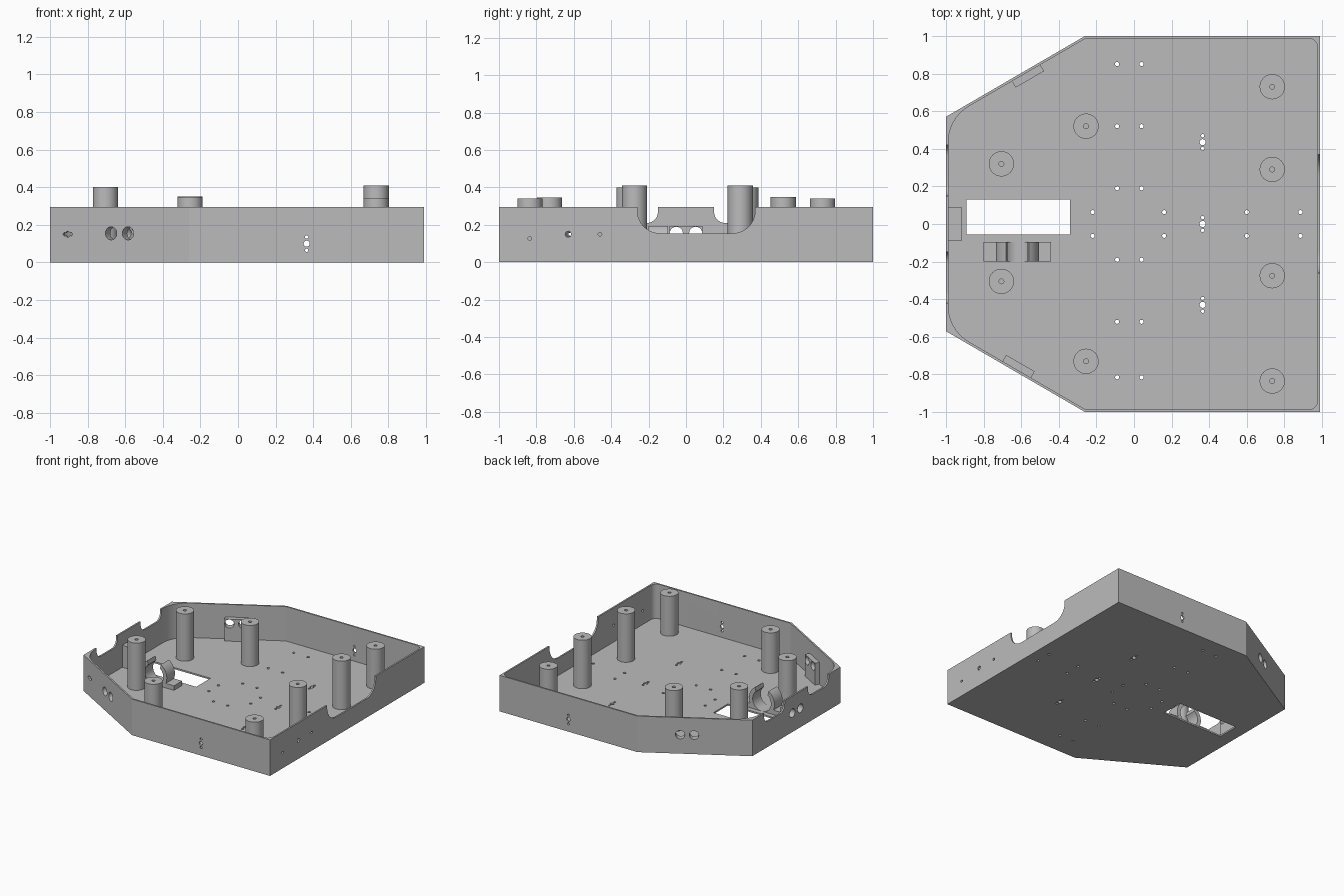
import bpy, bmesh
from math import sin, cos, radians, tan, pi
from mathutils import Vector, Matrix

if "Cube" in bpy.data.objects:
    bpy.data.objects.remove(bpy.data.objects["Cube"])

grey = bpy.data.materials.new("plain_grey")
grey.use_nodes = True
COLOUR = (0.5, 0.5, 0.5, 1)
grey.diffuse_color = COLOUR
grey.node_tree.nodes["Principled BSDF"].inputs["Base Color"].default_value = COLOUR

HEIGHT, WALL, FLOOR = 0.295, 0.013, 0.013


def add_prism(bm, points, low, high, axes="xyz"):
    """Extrude a 2D outline; axes names where its two directions and depth go."""
    def place(a, b, c):
        v = Vector()
        for axis, value in zip(axes, (a, b, c)):
            setattr(v, axis, value)
        return v
    ends = [[bm.verts.new(place(a, b, c)) for a, b in points] for c in (low, high)]
    n = len(points)
    faces = [bm.faces.new(e) for e in ends]
    for i in range(n):
        j = (i + 1) % n
        faces.append(bm.faces.new((ends[0][i], ends[0][j], ends[1][j], ends[1][i])))
    bmesh.ops.recalc_face_normals(bm, faces=faces)


def add_box(bm, size, matrix):
    bmesh.ops.create_cube(bm, size=1, matrix=matrix @ Matrix.Diagonal((*size, 1)))


def add_drill(bm, centre, direction, radius, length=0.3, sides=24):
    turn = Vector(direction).to_track_quat('Z', 'Y').to_matrix().to_4x4()
    bmesh.ops.create_cone(bm, cap_ends=True, segments=sides, radius1=radius,
                          radius2=radius, depth=length,
                          matrix=Matrix.Translation(centre) @ turn)


def rounded(corners, steps=10):
    """Round the corners of an outline given as (a, b, radius)."""
    out = []
    for i, (a, b, r) in enumerate(corners):
        p = Vector((a, b))
        if r == 0:
            out.append(p)
            continue
        u = (Vector(corners[i - 1][:2]) - p).normalized()
        v = (Vector(corners[(i + 1) % len(corners)][:2]) - p).normalized()
        half = u.angle(v) / 2
        start, end = p + u * r / tan(half), p + v * r / tan(half)
        centre = p + (u + v).normalized() * r / sin(half)
        sweep = (end - centre).angle_signed(start - centre)
        for k in range(steps + 1):
            out.append(centre + Matrix.Rotation(sweep * k / steps, 2) @ (start - centre))
    return out


def finish(name, bm, cutters=()):
    """Make the object, subtract the cutters and shade it."""
    mesh = bpy.data.meshes.new(name)
    bm.to_mesh(mesh)
    ob = bpy.data.objects.new(name, mesh)
    bpy.context.collection.objects.link(ob)
    for cutter in cutters:
        mod = ob.modifiers.new("cut", 'BOOLEAN')
        mod.operation, mod.solver, mod.object = 'DIFFERENCE', 'EXACT', cutter
        mod.use_self = True
    if cutters:
        bpy.context.view_layer.update()
        graph = bpy.context.evaluated_depsgraph_get()
        done = bpy.data.meshes.new_from_object(ob.evaluated_get(graph))
        ob.modifiers.clear()
        ob.data = done
    ob.data.materials.clear()
    ob.data.materials.append(grey)
    bpy.ops.object.select_all(action='DESELECT')
    ob.select_set(True)
    bpy.context.view_layer.objects.active = ob
    bpy.ops.object.shade_smooth_by_angle(angle=radians(30))
    return ob


# Hollow of the tray, with rounded corners
t = WALL
half = [(-0.26 + t * 0.27, 1 - t, 0), (-1 + t, 0.57 - t * 0.58, 0.22)]
hollow = bmesh.new()
add_prism(hollow, rounded([(0.99 - t, -1 + t, 0.05), (0.99 - t, 1 - t, 0.05)] + half
                          + [(x, -y, r) for x, y, r in reversed(half)]), FLOOR, 1)
hollow_cutter = finish("hollow_cutter", hollow)

# Openings and drilled holes
cuts = bmesh.new()
add_prism(cuts, [(-0.89, -0.055), (-0.34, -0.055), (-0.34, 0.13), (-0.89, 0.13)], -0.1, 0.1)
add_prism(cuts, rounded([(-0.26, 0.5, 0), (-0.26, 0.155, 0.12),
                         (0.37, 0.155, 0.12), (0.37, 0.5, 0)]), 0.9, 1.1, "yzx")
for s in (-1, 1):
    add_prism(cuts, rounded([(s * 0.15, 0.5, 0), (s * 0.15, 0.21, 0.06),
                             (s * 0.42, 0.21, 0.06), (s * 0.42, 0.5, 0)]), -1.1, -0.93, "yzx")


def triple(centre, direction, offset):
    c, o = Vector(centre), Vector(offset)
    add_drill(cuts, c, direction, 0.016, 0.2)
    for s in (-1, 1):
        add_drill(cuts, c + o * s, direction, 0.009, 0.2, 16)


for x in (-0.09, 0.04):
    for y in (0.85, 0.52, 0.19, -0.19, -0.52, -0.815):
        add_drill(cuts, (x, y, 0), (0, 0, 1), 0.011, 0.2, 16)
for x in (-0.22, 0.16, 0.6, 0.885):
    for y in (0.063, -0.063):
        add_drill(cuts, (x, y, 0), (0, 0, 1), 0.011, 0.2, 16)
for y in (0.435, 0, -0.43):
    triple((0.365, y, 0), (0, 0, 1), (0, 0.034, 0))
for y in (-1, 1):
    triple((0.365, y, 0.1), (0, 1, 0), (0, 0, 0.035))
for y, z, r in ((-0.835, 0.127, 0.01), (-0.63, 0.15, 0.016), (-0.46, 0.15, 0.01)):
    add_drill(cuts, (0.99, y, z), (1, 0, 0), r, 0.2, 16)

slope = Vector((0.74, -0.43, 0)).normalized()
triple((-0.905, -0.625, 0.15), (-slope.y, -slope.x * -1, 0), slope * 0.02)

# Sensor mounts: wall point, outward direction, depth
mounts = {
    "left_front_sensor_mount": (Vector((-0.63, -0.785, 0)), Vector((-0.502, -0.865, 0)), 0.052),
    "left_back_sensor_mount": (Vector((-0.58, 0.814, 0)), Vector((-0.502, 0.865, 0)), 0.052),
    "left_sensor_mount": (Vector((-1, 0, 0)), Vector((-1, 0, 0)), 0.085),
}
for point, out, depth in mounts.values():
    along = Vector((-out.y, out.x, 0))
    for s in (-1, 1):
        add_drill(cuts, point + along * s * 0.052 + Vector((0, 0, 0.155)), out, 0.035)
hole_cutter = finish("hole_cutter", cuts)

for name, (point, out, depth) in mounts.items():
    bm = bmesh.new()
    frame = Matrix.Translation(point - out * (depth / 2 + 0.003) + Vector((0, 0, 0.1)))
    frame = frame @ out.to_track_quat('X', 'Z').to_matrix().to_4x4()
    add_box(bm, (depth - 0.006, 0.175, 0.185), frame)
    finish(name, bm, [hole_cutter])

# Tray
tray = bmesh.new()
add_prism(tray, [(0.99, -1), (0.99, 1), (-0.26, 1), (-1, 0.57), (-1, -0.57), (-0.26, -1)], 0, HEIGHT)
finish("tray", tray, [hollow_cutter, hole_cutter])

# Support posts with screw holes
posts = [(0.735, 0.73, 0.34), (0.735, 0.29, 0.41), (0.735, -0.275, 0.41), (0.735, -0.835, 0.34),
         (-0.255, 0.52, 0.35), (-0.255, -0.73, 0.345), (-0.705, 0.32, 0.4), (-0.705, -0.305, 0.4)]
screws = bmesh.new()
for x, y, z in posts:
    add_drill(screws, (x, y, z), (0, 0, 1), 0.013, 0.3, 16)
screw_cutter = finish("screw_cutter", screws)
for i, (x, y, z) in enumerate(posts):
    bm = bmesh.new()
    add_drill(bm, (x, y, z / 2 + 0.003), (0, 0, 1), 0.067, z - 0.006, 40)
    finish(f"support_post_{i + 1}", bm, [screw_cutter])


# Open round clip on a flat base
def arc(radius, start, end, steps):
    angles = [radians(start + (end - start) * k / steps) for k in range(steps + 1)]
    return [(-0.62 + radius * cos(a), 0.095 + radius * sin(a)) for a in angles]


clip = bmesh.new()
add_prism(clip, [(-0.8, 0.005), (-0.8, 0.05)] + arc(0.115, 203, 122, 10) + arc(0.083, 130, 410, 32)
          + arc(0.115, 58, -23, 10) + [(-0.44, 0.05), (-0.44, 0.005)], -0.2, -0.095, "xzy")
finish("round_clip", clip)

for cutter in (hollow_cutter, hole_cutter, screw_cutter):
    bpy.data.objects.remove(cutter)
